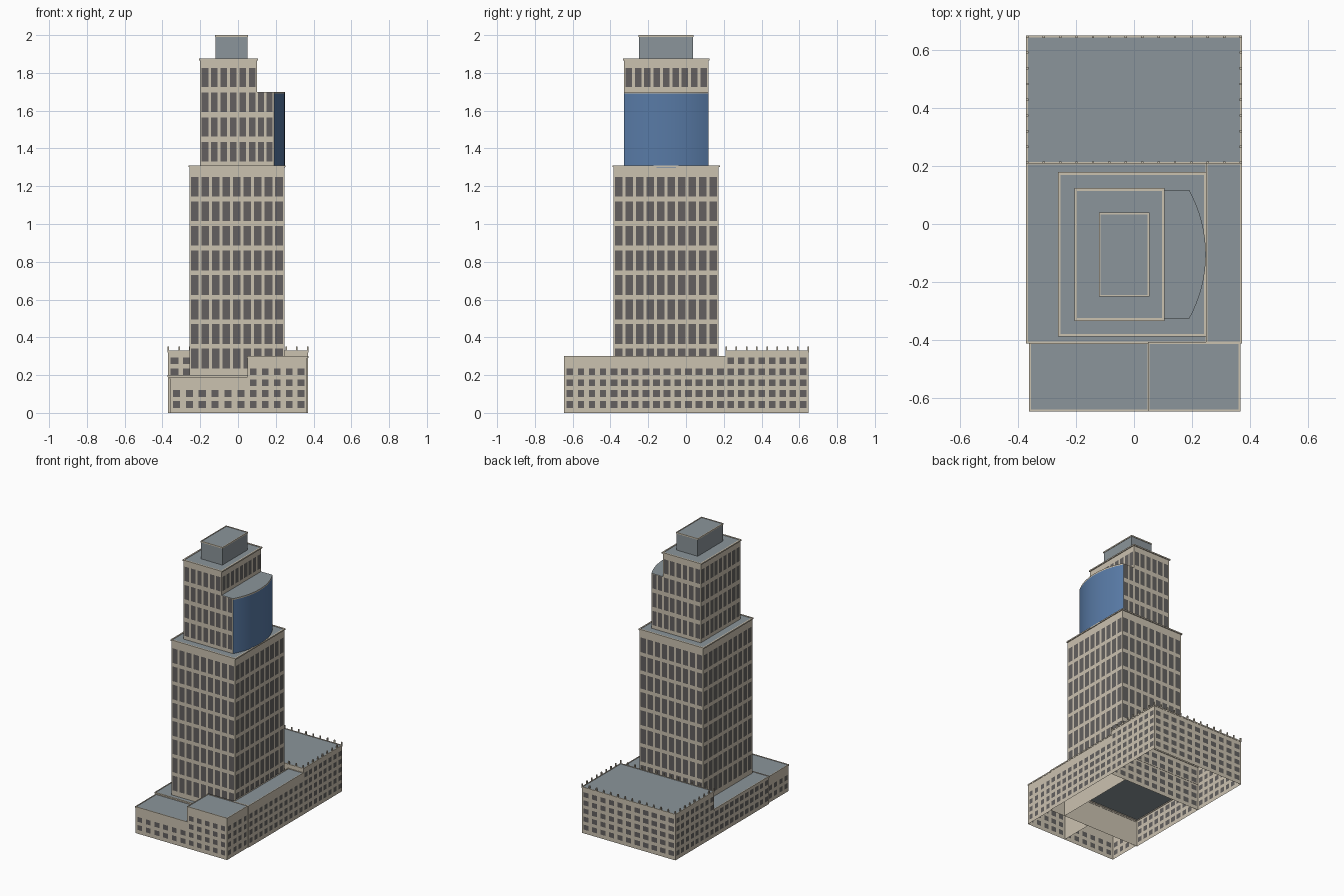
import bpy, bmesh, math

if "Cube" in bpy.data.objects:
    bpy.data.objects.remove(bpy.data.objects["Cube"])


def material(name, rgb):
    m = bpy.data.materials.new(name)
    m.diffuse_color = (*rgb, 1)
    m.use_nodes = True
    m.node_tree.nodes["Principled BSDF"].inputs["Base Color"].default_value = m.diffuse_color
    return m


STONE, WINDOW, ROOF, GLASS = range(4)
MATS = [material("stone", (0.60, 0.54, 0.435)),
        material("window_grey", (0.125, 0.118, 0.116)),
        material("roof_grey", (0.26, 0.30, 0.325)),
        material("blue_glass", (0.098, 0.195, 0.38))]


def finish(name, bm):
    mesh = bpy.data.meshes.new(name)
    bm.to_mesh(mesh)
    bm.free()
    for m in MATS:
        mesh.materials.append(m)
    ob = bpy.data.objects.new(name, mesh)
    bpy.context.collection.objects.link(ob)
    return ob


def quad(bm, pts, mat):
    f = bm.faces.new([bm.verts.new(p) for p in pts])
    f.material_index = mat
    return f


def wall(bm, a, b, z0, z1, cols, rows, height, fill, mat=STONE):
    """Wall from a to b, split so that the odd cells are windows."""
    us, zs = [0], [z0]
    for i in range(cols):
        us += [(i + 0.5 - fill / 2) / cols, (i + 0.5 + fill / 2) / cols]
    for r in rows if cols else ():
        zs += [r, r + height]
    us.append(1)
    zs.append(z1)
    pt = lambda u, z: (a[0] + (b[0] - a[0]) * u, a[1] + (b[1] - a[1]) * u, z)
    for i in range(len(us) - 1):
        for j in range(len(zs) - 1):
            u, v, p, q = us[i], us[i + 1], zs[j], zs[j + 1]
            quad(bm, [pt(u, p), pt(v, p), pt(v, q), pt(u, q)],
                 WINDOW if i % 2 and j % 2 else mat)


def rim(bm, x0, x1, y0, y1, z0, z1, out, inn):
    """Raised stone edge around a roof."""
    def loop(d, z):
        return [(x0 - d, y0 - d, z), (x1 + d, y0 - d, z),
                (x1 + d, y1 + d, z), (x0 - d, y1 + d, z)]
    rings = [loop(out, z0), loop(out, z1), loop(-inn, z1), loop(-inn, z0)]
    for k in range(4):
        lo, hi = rings[k], rings[(k + 1) % 4]
        for i in range(4):
            j = (i + 1) % 4
            quad(bm, [lo[i], lo[j], hi[j], hi[i]], STONE)


def block(name, x0, x1, y0, y1, z0, z1, cols, rows, height, fill=0.7,
          lip=(0.002, 0.004), mat=STONE):
    """Open-bottomed block; cols = windows on front, right, back, left (None = no wall)."""
    bm = bmesh.new()
    c = [(x0, y0), (x1, y0), (x1, y1), (x0, y1)]
    top = z1 - 0.003
    for i, n in enumerate(cols):
        if n is not None:
            wall(bm, c[i], c[(i + 1) % 4], z0, top, n, rows, height, fill, mat)
    quad(bm, [(*p, top) for p in c], ROOF)
    rim(bm, x0, x1, y0, y1, z1 - 0.009, z1, *lip)
    return finish(name, bm)


# Podium blocks
low = [0.027 + 0.058 * k for k in range(5)]
block("rear_block", -0.37, 0.37, 0.21, 0.648, 0, 0.33, (11, 8, 11, 8), low, 0.035, 0.62)
block("middle_block", -0.37, 0.25, -0.41, 0.21, 0, 0.20, (0, None, None, 11), low[:3], 0.035, 0.65)
block("side_strip", 0.25, 0.37, -0.41, 0.21, 0, 0.30, (0, 11, None, 0), low[:4], 0.035, 0.65)
block("front_left_block", -0.36, 0.05, -0.645, -0.41, 0, 0.19, (6, None, None, 4), low[:2], 0.035, 0.55)
block("front_right_block", 0.05, 0.365, -0.645, -0.41, 0, 0.30, (5, 4, 0, 0), low[:4], 0.035, 0.55)

# Small posts around the rear roof
bm = bmesh.new()
spots = set()
for i in range(14):
    x = round(-0.368 + 0.736 * i / 13, 4)
    spots |= {(x, 0.212), (x, 0.646)}
for i in range(9):
    y = round(0.212 + 0.434 * i / 8, 4)
    spots |= {(-0.368, y), (0.368, y)}
for x, y in sorted(spots):
    vs = bmesh.ops.create_cube(bm, size=1)["verts"]
    bmesh.ops.scale(bm, vec=(0.008, 0.008, 0.022), verts=vs)
    bmesh.ops.translate(bm, vec=(x, y, 0.34), verts=vs)
finish("roof_posts", bm)

# Main tower and upper tower
block("main_tower", -0.257, 0.245, -0.383, 0.173, 0.20, 1.31, (9, 10, 9, 10),
      [0.235 + 0.13 * k for k in range(8)], 0.105, 0.72, (0.006, 0.004))
high = [1.332 + 0.131 * k for k in range(4)]
block("upper_tower", -0.20, 0.10, -0.328, 0.118, 1.30, 1.875, (6, 9, 9 - 3, 9),
      high, 0.102, 0.7, (0.006, 0.004))

# Rooftop plant room
block("plant_room", -0.118, 0.05, -0.248, 0.036, 1.87, 2.0, (0, 0, 0, 0), [], 0,
      lip=(0.003, 0.003), mat=ROOF)

# Lower wing with a bowed glass front
bm = bmesh.new()
y0, y1, xw, bow, n = -0.328, 0.118, 0.19, 0.058, 16
wall(bm, (0.10, y0), (xw, y0), 1.30, 1.70, 2, high[:3], 0.102, 0.7)
wall(bm, (xw, y1), (0.10, y1), 1.30, 1.70, 2, high[:3], 0.102, 0.7)
half = (y1 - y0) / 2
radius = (half ** 2 + bow ** 2) / (2 * bow)
ang = math.asin(half / radius)
arc = []
for i in range(n + 1):
    t = -ang + 2 * ang * i / n
    arc.append((xw + bow - radius + radius * math.cos(t), (y0 + y1) / 2 + radius * math.sin(t)))
for a, b in zip(arc, arc[1:]):
    for p, q, m in ((1.30, 1.69, GLASS), (1.69, 1.70, STONE)):
        quad(bm, [(*a, p), (*b, p), (*b, q), (*a, q)], m).smooth = True
quad(bm, [(*p, 1.70) for p in [(0.10, y0)] + arc + [(0.10, y1)]], ROOF)
bmesh.ops.remove_doubles(bm, verts=bm.verts, dist=1e-5)
for e in bm.edges:
    if len(e.link_faces) == 2 and e.calc_face_angle(0) > 0.3:
        e.smooth = False
finish("bowed_glass_wing", bm)
